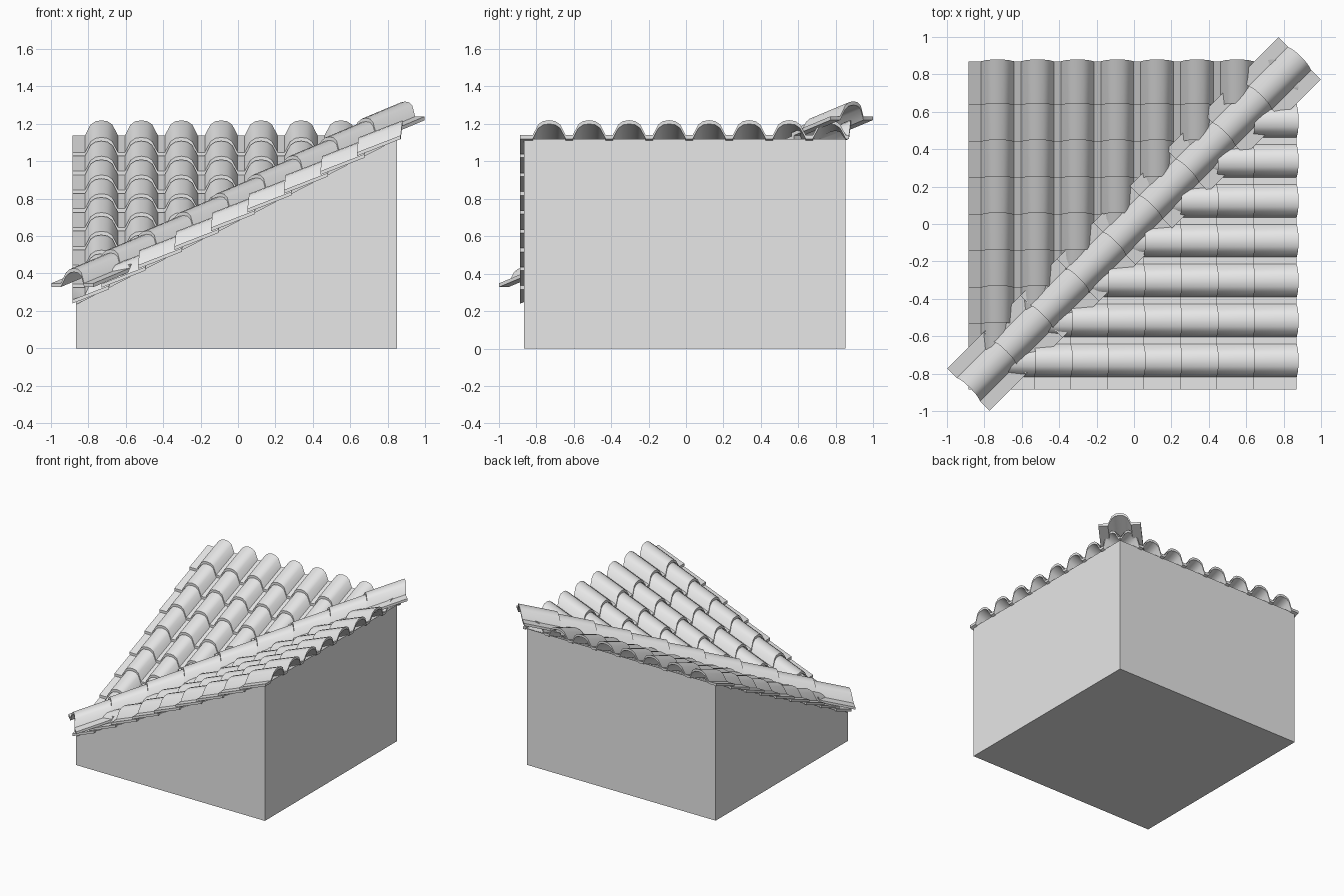
import bpy, bmesh, math
from mathutils import Vector

if "Cube" in bpy.data.objects:
    bpy.data.objects.remove(bpy.data.objects["Cube"])

LOW, HIGH = -0.865, 0.85      # wall extents
EAVE, SLOPE = 0.24, 0.515     # roof plane
ROW, COLUMN = 0.195, 0.2135   # tile spacing
BUMP, HALF, THICK = 0.08, 0.088, 0.02

clay = bpy.data.materials.new("plain_grey")
clay.use_nodes = True
grey = (0.8, 0.8, 0.8, 1)
clay.diffuse_color = grey
clay.node_tree.nodes["Principled BSDF"].inputs["Base Color"].default_value = grey


def roof(s):
    return EAVE + SLOPE * (s - LOW)


def finish(name, bm, smooth=True):
    bmesh.ops.recalc_face_normals(bm, faces=bm.faces)
    mesh = bpy.data.meshes.new(name)
    bm.to_mesh(mesh)
    bm.free()
    mesh.materials.append(clay)
    ob = bpy.data.objects.new(name, mesh)
    bpy.context.collection.objects.link(ob)
    if smooth:
        bpy.ops.object.select_all(action='DESELECT')
        ob.select_set(True)
        bpy.context.view_layer.objects.active = ob
        bpy.ops.object.shade_smooth_by_angle(angle=math.radians(42))


def profile(left, right):
    """Flat wing, arch, flat wing as (across, height) points."""
    arch = [(-HALF, 0), (-0.058, 0.72), (-0.032, 0.94), (0, 1),
            (0.032, 0.94), (0.058, 0.72), (HALF, 0)]
    return [(-left, 0)] + [(u, h * BUMP) for u, h in arch] + [(right, 0)]


def add_tile(bm, points, start, end, across):
    """Sweep a closed tile shell between two 3D points."""
    rings = []
    for origin in (start, end):
        lean = (end - start) * 0.5
        lean.z = 0
        top = [bm.verts.new(origin + across * u + lean * h + Vector((0, 0, h)))
               for u, h in points]
        low = [bm.verts.new(v.co - Vector((0, 0, THICK))) for v in top]
        rings.append((top, low))
    (t0, b0), (t1, b1) = rings
    for i in range(len(points) - 1):
        j = i + 1
        for quad in ((t0[i], t0[j], t1[j], t1[i]), (b0[i], b1[i], b1[j], b0[j]),
                     (t0[i], b0[i], b0[j], t0[j]), (t1[i], t1[j], b1[j], b1[i])):
            bm.faces.new(quad)
    for i in (0, -1):
        bm.faces.new((t0[i], t1[i], b1[i], b0[i]))


def trim(bm, point, normal):
    bmesh.ops.bisect_plane(bm, geom=bm.verts[:] + bm.edges[:] + bm.faces[:],
                           plane_co=point, plane_no=normal, clear_inner=True)


# Walls with the valley-shaped top
bm = bmesh.new()
corners = [(LOW, LOW), (HIGH, LOW), (HIGH, HIGH), (LOW, HIGH)]
base = [bm.verts.new((x, y, 0)) for x, y in corners]
top = [bm.verts.new((x, y, roof(max(x, y)) - 0.005)) for x, y in corners]
bm.faces.new(base[::-1])
for i in range(4):
    j = (i + 1) % 4
    bm.faces.new((base[i], base[j], top[j], top[i]))
bm.faces.new(top[:3])
bm.faces.new((top[0], top[2], top[3]))
finish("walls", bm, smooth=False)

# Two tiled slopes, the second reflected across the valley line
for name, reflected in (("left_slope_tiles", False), ("right_slope_tiles", True)):
    bm = bmesh.new()
    for column in range(8):
        x = -0.73 + COLUMN * column
        wing = 0.155 if column == 0 else COLUMN / 2
        for row in range(9):
            y0 = 0.635 - ROW * row
            y1 = y0 + 0.235
            add_tile(bm, profile(wing, COLUMN / 2),
                     Vector((x, y0, roof(y0) + 0.035)),
                     Vector((x, y1, roof(y1) + 0.005)), Vector((1, 0, 0)))
    trim(bm, (0, 0, 0), (-1, 1, 0))
    trim(bm, (0, -0.885, 0), (0, 1, 0))
    if reflected:
        for v in bm.verts:
            v.co.x, v.co.y = v.co.y, v.co.x
    finish(name, bm)

# Arched cover tiles along the diagonal
bm = bmesh.new()
side = Vector((1, -1, 0)).normalized()
for k in range(9):
    s0 = -0.885 + ROW * k
    s1 = s0 + 0.21
    add_tile(bm, profile(0.16, 0.16), Vector((s0, s0, roof(s0) + 0.118)),
             Vector((s1, s1, roof(s1) + 0.098)), side)
finish("valley_cover_tiles", bm)
